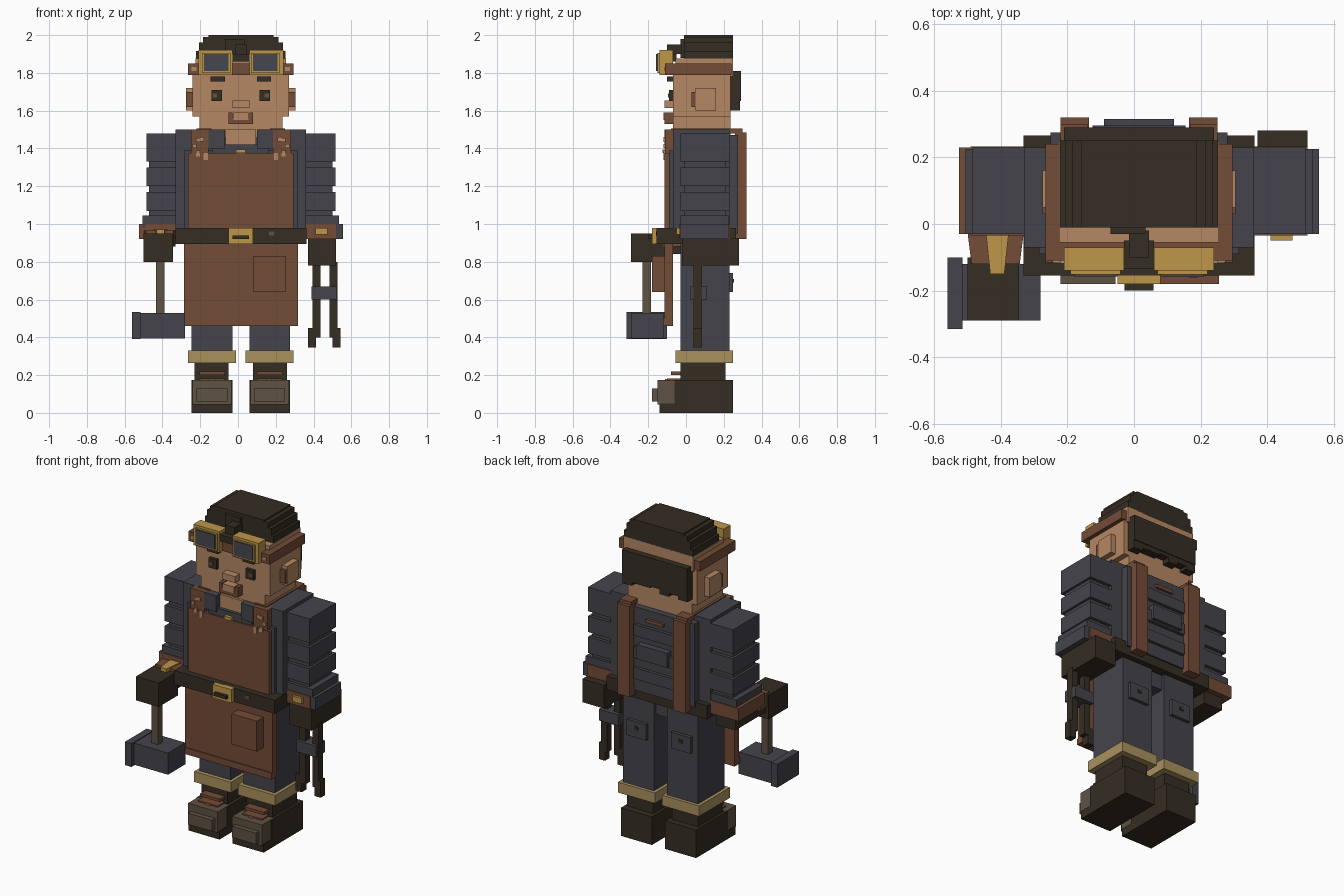
import bpy
import bmesh
import random
from mathutils import Vector

random.seed(4)
AXIS = .015  # symmetry line of the body

if "Cube" in bpy.data.objects:
    bpy.data.objects.remove(bpy.data.objects["Cube"], do_unlink=True)


def material(name, *rgb):
    """Make a flat material from display colour values."""
    linear = [(c / 255 / 12.92) if c < 11 else ((c / 255 + .055) / 1.055) ** 2.4 for c in rgb]
    mat = bpy.data.materials.new(name)
    mat.use_nodes = True
    mat.diffuse_color = (*linear, 1)
    shader = next(n for n in mat.node_tree.nodes if n.type == "BSDF_PRINCIPLED")
    shader.inputs["Base Color"].default_value = (*linear, 1)
    shader.inputs["Roughness"].default_value = .9
    return mat


skin = material("warm skin", 182, 135, 99)
leather = material("leather brown", 116, 76, 54)
cloth = material("slate cloth", 68, 68, 75)
dark = material("dark brown", 53, 45, 35)
gold = material("brass", 190, 151, 73)
tan = material("tan cuff", 170, 145, 95)
taupe = material("taupe boot cap", 95, 82, 68)
glass = material("dark glass", 70, 70, 78)


def box(name, mat, x, y, z, taper=1):
    """Box between the given limits; taper scales the width of its front end."""
    bm = bmesh.new()
    bmesh.ops.create_cube(bm, size=1)
    low, high = (Vector(p) for p in zip(x, y, z))
    middle = (low + high) / 2
    for v in bm.verts:
        if v.co.y < 0:
            v.co.x *= taper
        v.co = middle + v.co * (high - low)
    mesh = bpy.data.meshes.new(name)
    bm.to_mesh(mesh)
    bm.free()
    mesh.materials.append(mat)
    obj = bpy.data.objects.new(name, mesh)
    bpy.context.collection.objects.link(obj)
    return obj


def pair(name, mat, x, y, z):
    """The given part on the left side and its mirror on the right."""
    box("left_" + name, mat, x, y, z)
    box("right_" + name, mat, (2 * AXIS - x[1], 2 * AXIS - x[0]), y, z)


def middle(name, mat, half, y, z):
    """Part centred on the symmetry line."""
    return box(name, mat, (AXIS - half, AXIS + half), y, z)


# Head, ears and neck
middle("head", skin, half=.255, y=(-.07, .235), z=(1.57, 1.79))
middle("jaw", skin, half=.22, y=(-.07, .235), z=(1.46, 1.58))
middle("forehead", skin, half=.24, y=(-.055, .25), z=(1.78, 1.875))
middle("chin_front", skin, half=.08, y=(-.085, -.06), z=(1.41, 1.5))
pair("ear", skin, x=(.26, .305), y=(.05, .16), z=(1.6, 1.72))
pair("ear_front", leather, x=(.26, .305), y=(.03, .05), z=(1.62, 1.7))

# Face
pair("eye", dark, x=(.115, .17), y=(-.09, -.06), z=(1.65, 1.71))
pair("eye_glint", taupe, x=(.14, .165), y=(-.095, -.08), z=(1.67, 1.69))
pair("eyebrow", dark, x=(.1, .175), y=(-.1, -.06), z=(1.755, 1.78))
middle("nose", skin, half=.045, y=(-.115, -.06), z=(1.615, 1.655))
middle("mouth", leather, half=.065, y=(-.115, -.06), z=(1.53, 1.565))
pair("mouth_corner", leather, x=(.06, .08), y=(-.115, -.06), z=(1.56, 1.59))
middle("lower_lip", skin, half=.04, y=(-.118, -.07), z=(1.55, 1.59))

# Hair: stacked crown tiers, back block and uneven locks
for i, (half, base) in enumerate([(.237, 1.87), (.222, 1.915), (.2, 1.945), (.172, 1.97)]):
    middle(f"hair_tier_{i}", dark, half, y=(-.01, .25), z=(base, 2 if i > 2 else base + .046))
box("hair_front_lock", dark, x=(-.07, .035), y=(-.03, 0), z=(1.88, 1.98))
middle("hair_back", dark, half=.225, y=(.22, .29), z=(1.65, 1.81))
for i in range(7):
    start = -.21 + i * .064
    box(f"hair_back_lock_{i}", dark, x=(start, start + .066), y=(.22, .285),
        z=(random.choice([1.6, 1.62, 1.63]), 1.66))

# Headband and goggles
middle("headband_front", leather, half=.28, y=(-.11, -.05), z=(1.79, 1.85))
pair("headband_side", leather, x=(.25, .295), y=(-.11, .24), z=(1.79, 1.85))
pair("headband_patch", skin, x=(.25, .275), y=(-.115, -.1), z=(1.81, 1.83))
pair("goggle_frame", gold, x=(.06, .24), y=(-.14, -.07), z=(1.79, 1.92))
pair("goggle_rim", gold, x=(.07, .22), y=(-.152, -.13), z=(1.8, 1.905))
pair("goggle_lens", glass, x=(.08, .21), y=(-.158, -.14), z=(1.81, 1.9))
middle("goggle_bridge", dark, half=.045, y=(-.135, -.05), z=(1.86, 1.9))
middle("goggle_strap_top", dark, half=.03, y=(-.1, -.02), z=(1.9, 1.95))

# Torso and collar
middle("torso", cloth, half=.345, y=(-.07, .23), z=(.9, 1.5))
middle("chest_front", cloth, half=.3, y=(-.09, -.06), z=(.95, 1.39))
middle("torso_back", cloth, half=.265, y=(.22, .275), z=(.95, 1.47))
for i, level in enumerate([1.03, 1.16, 1.3]):
    middle(f"back_fold_{i}", cloth, half=.14, y=(.26, .295), z=(level, level + .07))
middle("back_panel", cloth, half=.105, y=(.26, .315), z=(1.17, 1.26))
middle("back_label", leather, half=.06, y=(.26, .29), z=(1.4, 1.42))
pair("collar", cloth, x=(.1, .185), y=(-.115, -.06), z=(1.4, 1.5))
middle("collar_base", cloth, half=.15, y=(-.105, -.06), z=(1.37, 1.42))
middle("collar_button", gold, half=.025, y=(-.125, -.1), z=(1.375, 1.395))

# Sleeves with folds
pair("sleeve", cloth, x=(.34, .5), y=(-.01, .21), z=(.98, 1.48))
for i, (base, top) in enumerate([(1.33, 1.48), (1.2, 1.3), (1.07, 1.17)]):
    pair(f"sleeve_fold_{i}", cloth, x=(.35, .515), y=(-.03, .23), z=(base, top))
pair("sleeve_end", cloth, x=(.35, .535), y=(-.03, .225), z=(.98, 1.045))
pair("cuff", leather, x=(.355, .52), y=(-.035, .232), z=(.92, 1))
box("left_cuff_outside", cloth, x=(.51, .555), y=(-.03, .225), z=(.92, 1))
box("right_cuff_outside", leather, x=(-.525, -.48), y=(-.03, .23), z=(.92, 1))
box("left_cuff_buckle", gold, x=(.41, .475), y=(-.05, -.03), z=(.945, .98))

# Gloved hands
box("left_glove", dark, x=(.37, .52), y=(-.02, .28), z=(.78, .925))
box("right_wrist", leather, x=(-.5, -.33), y=(-.12, -.02), z=(.88, .965), taper=.85)
box("right_glove", dark, x=(-.5, -.345), y=(-.29, -.1), z=(.8, .95))
box("right_palm", dark, x=(-.48, -.35), y=(-.11, .2), z=(.84, .93))
box("right_glove_strap", gold, x=(-.445, -.375), y=(-.15, -.02), z=(.95, .972), taper=.6)

# Apron with bib, skirt, pocket and shoulder straps
middle("apron_bib", leather, half=.28, y=(-.115, -.06), z=(.95, 1.375))
middle("apron_skirt", leather, half=.302, y=(-.115, -.07), z=(.46, .92))
middle("apron_hem", leather, half=.302, y=(-.122, -.11), z=(.46, .5))
box("apron_pocket", leather, x=(.08, .255), y=(-.18, -.1), z=(.64, .83))
pair("strap_front", leather, x=(.185, .28), y=(-.11, -.06), z=(1.36, 1.5))
pair("strap_top", leather, x=(.17, .25), y=(-.08, .3), z=(1.48, 1.505))
pair("strap_back", leather, x=(.165, .25), y=(.26, .32), z=(.92, 1.485))
for i in range(7):
    across, up = random.choice([.19, .21, .23, .25]), random.uniform(1.33, 1.46)
    pair(f"strap_wear_{i}", skin, x=(across, across + .022), y=(-.119, -.1), z=(up, up + .022))

# Belt
middle("belt", dark, half=.347, y=(-.155, .265), z=(.895, .98))
middle("belt_buckle", gold, half=.065, y=(-.18, -.15), z=(.895, .98))
middle("belt_buckle_bar", dark, half=.043, y=(-.2, -.17), z=(.92, .94))
box("belt_stud", taupe, x=(.165, .19), y=(-.16, -.15), z=(.94, .96))

# Legs
pair("trouser_leg", cloth, x=(.06, .275), y=(-.03, .23), z=(.3, .92))
middle("trouser_seat", cloth, half=.26, y=(-.03, .21), z=(.8, .92))
pair("back_pocket", cloth, x=(.1, .235), y=(.22, .25), z=(.64, .74))
pair("back_pocket_button", dark, x=(.155, .18), y=(.24, .255), z=(.69, .71))
pair("trouser_cuff", tan, x=(.04, .295), y=(-.055, .25), z=(.265, .33))

# Boots
pair("boot_shaft", dark, x=(.08, .26), y=(-.03, .21), z=(.15, .28))
pair("boot_foot", dark, x=(.06, .275), y=(-.06, .25), z=(0, .175))
pair("boot_sole", dark, x=(.06, .275), y=(-.14, .25), z=(0, .05))
pair("boot_toe", taupe, x=(.065, .27), y=(-.15, -.04), z=(.045, .175))
pair("boot_toe_bump", taupe, x=(.085, .25), y=(-.18, -.1), z=(.06, .13))
for i, level in enumerate([.165, .2]):
    pair(f"boot_lace_{i}", leather, x=(.1, .235), y=(-.1 + i * .02, -.02), z=(level, level + .018))
pair("lace_knot", skin, x=(.15, .18), y=(-.11, -.09), z=(.165, .18))

# Hammer in the right hand
box("hammer_handle", taupe, x=(-.435, -.39), y=(-.23, -.185), z=(.52, .82))
box("hammer_head", cloth, x=(-.52, -.28), y=(-.29, -.12), z=(.395, .53))
box("hammer_face", cloth, x=(-.56, -.515), y=(-.315, -.1), z=(.39, .535))

# Tongs in the left hand
for side, inner, outer in [("inner", .395, .37), ("outer", .485, .5)]:
    box(side + "_tong_arm", dark, x=(inner, inner + .042), y=(.04, .085), z=(.4, .8))
    box(side + "_tong_jaw", dark, x=(outer, outer + .042), y=(.04, .085), z=(.345, .45))
box("tong_pivot", cloth, x=(.39, .525), y=(.02, .11), z=(.6, .67))
